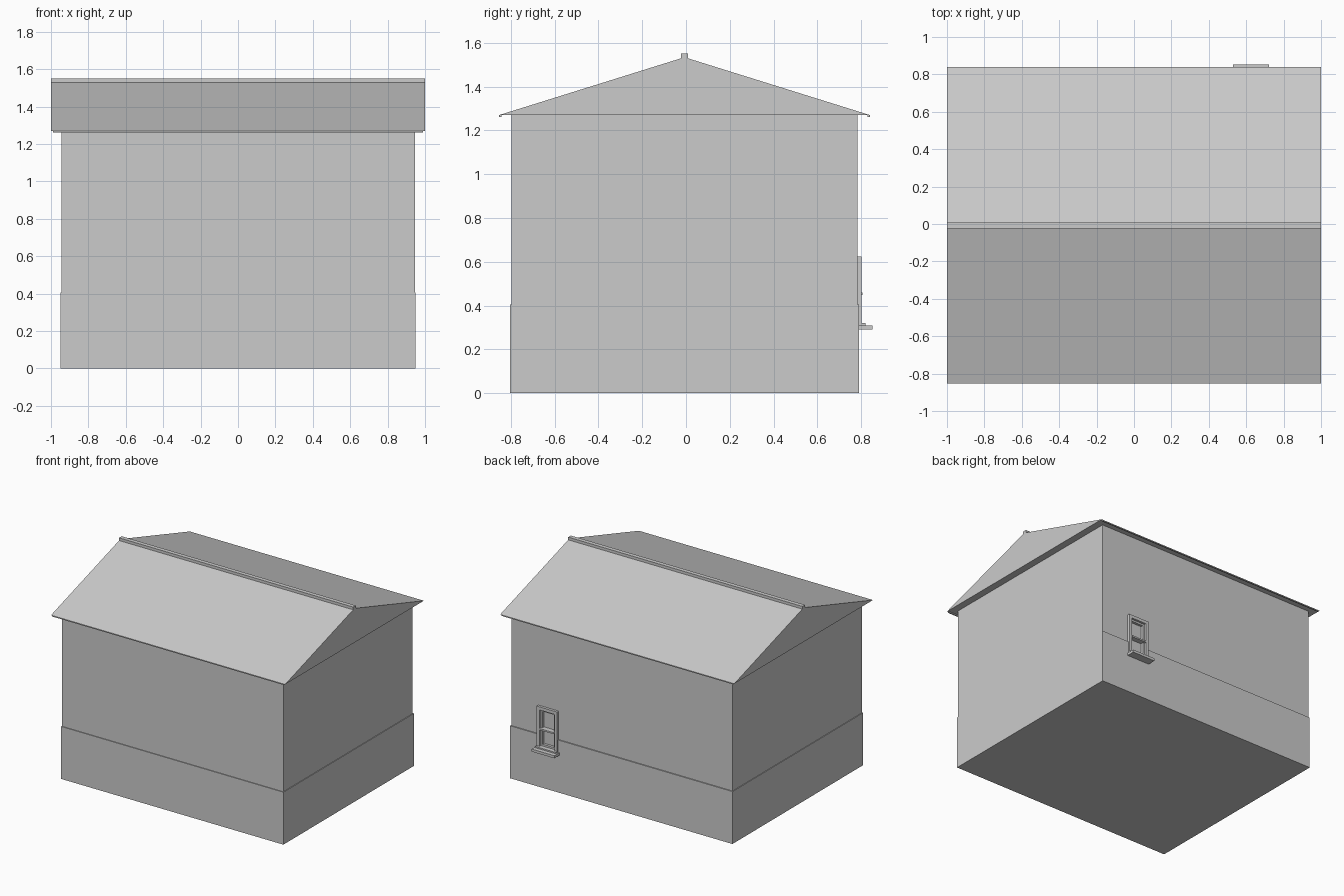
import bpy
import bmesh

cube = bpy.data.objects.get("Cube")
if cube:
    bpy.data.objects.remove(cube, do_unlink=True)

grey = bpy.data.materials.new("light grey")
grey.use_nodes = True
grey.diffuse_color = (0.6, 0.6, 0.6, 1)
grey.node_tree.nodes["Principled BSDF"].inputs["Base Color"].default_value = (0.6, 0.6, 0.6, 1)


def prism(name, profile, x0, x1):
    """Extrude a closed (y, z) profile along x."""
    bm = bmesh.new()
    face = bm.faces.new([bm.verts.new((x0, y, z)) for y, z in profile])
    grown = bmesh.ops.extrude_face_region(bm, geom=[face])["geom"]
    bmesh.ops.translate(bm, vec=(x1 - x0, 0, 0),
                        verts=[v for v in grown if isinstance(v, bmesh.types.BMVert)])
    bmesh.ops.recalc_face_normals(bm, faces=bm.faces)
    mesh = bpy.data.meshes.new(name)
    bm.to_mesh(mesh)
    bm.free()
    mesh.materials.append(grey)
    obj = bpy.data.objects.new(name, mesh)
    bpy.context.collection.objects.link(obj)
    return obj


def box(name, x0, x1, y0, y1, z0, z1):
    return prism(name, [(y0, z0), (y1, z0), (y1, z1), (y0, z1)], x0, x1)


# Plinth and walls
SOFFIT, MID = 1.27, -0.007
plinth = box("plinth", -0.95, 0.95, -0.803, 0.79, 0, 0.405)
walls = box("walls", -0.945, 0.945, -0.797, 0.782, 0.405, SOFFIT)

# Solid gabled roof, drip edges and ridge cap
prism("roof", [(MID - 0.846, SOFFIT), (MID + 0.846, SOFFIT), (MID, 1.534)], -1, 1)
for side, label in ((-1, "front"), (1, "back")):
    a, b = sorted((MID + side * 0.846, MID + side * 0.836))
    box(label + "_drip_edge", -0.99, 0.99, a, b, 1.262, SOFFIT)
box("ridge_cap", -1, 1, MID - 0.016, MID + 0.016, 1.515, 1.55)

# Shallow window recess in the back wall
X0, X1, Z0, Z1 = 0.54, 0.715, 0.32, 0.625
BAR = 0.024
cutter = box("window_cutter", X0 + BAR, X1 - BAR, 0.765, 0.9, Z0, Z1 - BAR)
cutter.hide_render = True
cutter.hide_viewport = True
for part in (plinth, walls):
    cut = part.modifiers.new("window_recess", "BOOLEAN")
    cut.operation = "DIFFERENCE"
    cut.solver = "EXACT"
    cut.object = cutter

# Window surround, sashes and stepped sill
for label, x in (("right", X0), ("left", X1 - BAR)):
    box(label + "_window_jamb", x, x + BAR, 0.775, 0.802, Z0, Z1)
box("window_head", X0 + BAR, X1 - BAR, 0.775, 0.802, Z1 - BAR, Z1)
for label, x in (("right", X0 + BAR), ("left", X1 - BAR - 0.014)):
    box(label + "_sash_stile", x, x + 0.014, 0.76, 0.785, Z0, Z1 - BAR)
for label, z in (("bottom", Z0), ("top", Z1 - BAR - 0.014)):
    box(label + "_sash_rail", X0 + BAR, X1 - BAR, 0.76, 0.785, z, z + 0.014)
box("window_transom", X0 + BAR, X1 - BAR, 0.76, 0.805, 0.448, 0.46)
box("window_sill", 0.528, 0.722, 0.78, 0.852, 0.29, 0.31)
box("sill_step", X0, X1, 0.775, 0.82, 0.31, Z0)
